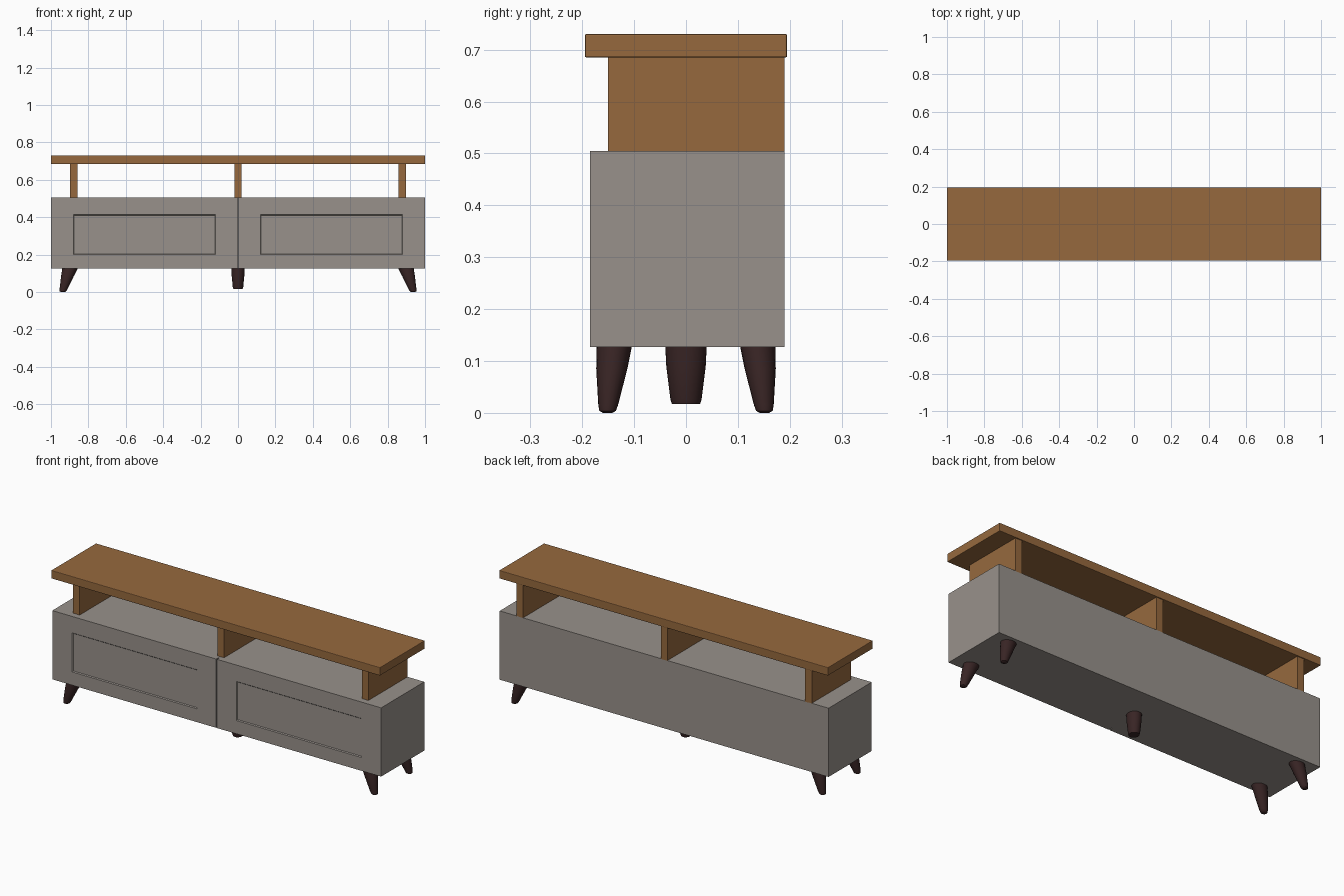
import bpy, bmesh
from mathutils import Vector

if "Cube" in bpy.data.objects:
    bpy.data.objects.remove(bpy.data.objects["Cube"])


def material(name, rgb):
    m = bpy.data.materials.new(name)
    m.diffuse_color = (*rgb, 1)
    m.use_nodes = True
    m.node_tree.nodes["Principled BSDF"].inputs["Base Color"].default_value = m.diffuse_color
    return m


WOOD = material("warm wood", (0.305, 0.141, 0.048))
GREY = material("warm grey paint", (0.314, 0.284, 0.258))
DARK = material("dark brown wood", (0.040, 0.018, 0.018))


def finish(name, bm, mat, bevel=0.0, smooth=False):
    bmesh.ops.recalc_face_normals(bm, faces=bm.faces)
    mesh = bpy.data.meshes.new(name)
    bm.to_mesh(mesh)
    bm.free()
    mesh.materials.append(mat)
    ob = bpy.data.objects.new(name, mesh)
    bpy.context.collection.objects.link(ob)
    if bevel:
        mod = ob.modifiers.new("soft edges", "BEVEL")
        mod.width, mod.segments = bevel, 2
    if smooth:
        bpy.context.view_layer.objects.active = ob
        ob.select_set(True)
        bpy.ops.object.shade_smooth_by_angle(angle=0.7)
        ob.select_set(False)
    return ob


def box_bm(lo, hi):
    bm = bmesh.new()
    bmesh.ops.create_cube(bm, size=1)
    lo, hi = Vector(lo), Vector(hi)
    for v in bm.verts:
        v.co = (lo + hi) / 2 + v.co * (hi - lo)
    return bm


def door(name, x0, x1, panel_x0, panel_x1):
    """Door slab whose front has a shallow recessed panel."""
    bm = box_bm((x0, -0.185, 0.127), (x1, -0.165, 0.505))
    bm.normal_update()
    front = min(bm.faces, key=lambda f: f.calc_center_median().y)
    mid = front.calc_center_median()
    bmesh.ops.inset_individual(bm, faces=[front], thickness=0.05)
    for v in front.verts:
        v.co.x = panel_x0 if v.co.x < mid.x else panel_x1
        v.co.z = 0.20 if v.co.z < mid.z else 0.415
    bm.normal_update()
    bmesh.ops.inset_individual(bm, faces=[front], thickness=0.006, depth=-0.005)
    finish(name, bm, GREY)


def leg(name, rings, sides=20):
    """Tapered leg lofted through rings of (x, y, z, rx, ry)."""
    from math import cos, sin, tau
    bm = bmesh.new()
    loops = [[bm.verts.new((x + rx * cos(tau * i / sides), y + ry * sin(tau * i / sides), z))
              for i in range(sides)] for x, y, z, rx, ry in rings]
    for a, b in zip(loops, loops[1:]):
        for i in range(sides):
            j = (i + 1) % sides
            bm.faces.new((a[i], a[j], b[j], b[i]))
    bm.faces.new(loops[0])
    bm.faces.new(loops[-1])
    finish(name, bm, DARK, smooth=True)


# Top board and its three uprights
finish("top_board", box_bm((-1, -0.195, 0.685), (1, 0.195, 0.73)), WOOD, 0.003)
for side, x in (("left", -0.878), ("middle", 0), ("right", 0.878)):
    finish(side + "_upright", box_bm((x - 0.02, -0.15, 0.503), (x + 0.02, 0.19, 0.687)), WOOD)

# Cabinet and its two doors
finish("cabinet_body", box_bm((-1, -0.165, 0.127), (1, 0.19, 0.505)), GREY)
door("left_door", -1, -0.003, -0.88, -0.12)
door("right_door", 0.003, 1, 0.12, 0.88)

# Splayed corner legs and the straight middle leg
for sx, side in ((-1, "left"), (1, "right")):
    for sy, end in ((-1, "front"), (1, "back")):
        leg(f"{end}_{side}_leg", [
            (sx * 0.897, sy * 0.138, 0.130, 0.042, 0.034),
            (sx * 0.912, sy * 0.143, 0.085, 0.034, 0.030),
            (sx * 0.933, sy * 0.150, 0.015, 0.021, 0.019),
            (sx * 0.936, sy * 0.151, 0.004, 0.017, 0.016),
            (sx * 0.937, sy * 0.151, 0.000, 0.010, 0.009)])
leg("middle_leg", [
    (0, 0, 0.130, 0.036, 0.040), (0, 0, 0.090, 0.034, 0.038),
    (0, 0, 0.026, 0.028, 0.030), (0, 0, 0.017, 0.025, 0.027)])
